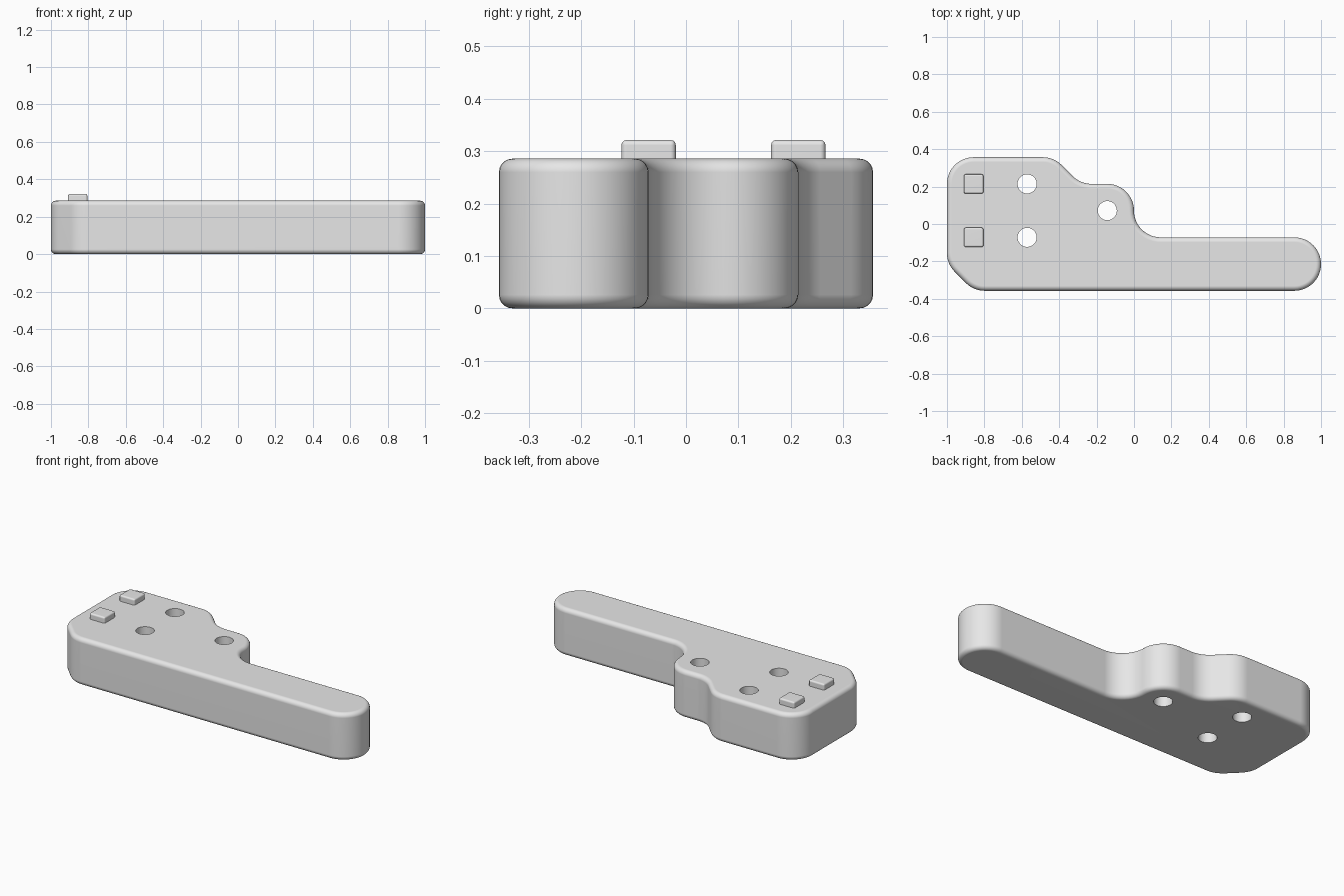
import bpy
import bmesh
import math
from mathutils import Vector

if "Cube" in bpy.data.objects:
    bpy.data.objects.remove(bpy.data.objects["Cube"], do_unlink=True)

U = 1 / 7            # layout module
HEIGHT = 2 * U
GREY = (0.8, 0.8, 0.8, 1)

grey = bpy.data.materials.new("light grey")
grey.use_nodes = True
grey.diffuse_color = GREY
grey.node_tree.nodes["Principled BSDF"].inputs["Base Color"].default_value = GREY


def make_object(name, bm):
    bmesh.ops.recalc_face_normals(bm, faces=bm.faces)
    mesh = bpy.data.meshes.new(name)
    bm.to_mesh(mesh)
    bm.free()
    mesh.materials.append(grey)
    obj = bpy.data.objects.new(name, mesh)
    bpy.context.collection.objects.link(obj)
    return obj


def prism(name, points, low, high):
    bm = bmesh.new()
    base = bm.faces.new([bm.verts.new((p.x, p.y, low)) for p in points])
    top = bmesh.ops.extrude_face_region(bm, geom=[base])["geom"]
    verts = [v for v in top if isinstance(v, bmesh.types.BMVert)]
    bmesh.ops.translate(bm, verts=verts, vec=(0, 0, high - low))
    return make_object(name, bm)


def fillet(corners, radius, step=math.radians(7.5)):
    """Round every corner of a closed outline with a tangent arc."""
    points = []
    for i, c in enumerate(corners):
        a = (corners[i - 1] - c).normalized()
        b = (corners[(i + 1) % len(corners)] - c).normalized()
        half = a.angle(b) / 2
        center = c + (a + b).normalized() * (radius / math.sin(half))
        start = c + a * (radius / math.tan(half)) - center
        end = c + b * (radius / math.tan(half)) - center
        sweep = math.pi - 2 * half
        if start.x * end.y - start.y * end.x < 0:
            sweep = -sweep
        n = max(2, round(abs(sweep) / step))
        for k in range(n + 1):
            t = sweep * k / n
            p = center + Vector((start.x * math.cos(t) - start.y * math.sin(t),
                                 start.x * math.sin(t) + start.y * math.cos(t)))
            if not points or (p - points[-1]).length > 0.0005:
                points.append(p)
    return points


def add_bevel(obj, width, segments, angle):
    mod = obj.modifiers.new("rounded_edges", 'BEVEL')
    mod.width = width
    mod.segments = segments
    mod.limit_method = 'ANGLE'
    mod.angle_limit = math.radians(angle)
    mod.use_clamp_overlap = False


def finish(obj):
    bpy.ops.object.select_all(action='DESELECT')
    obj.select_set(True)
    bpy.context.view_layer.objects.active = obj
    for mod in list(obj.modifiers):
        bpy.ops.object.modifier_apply(modifier=mod.name)
    bpy.ops.object.shade_smooth_by_angle(angle=math.radians(35))
    weighted = obj.modifiers.new("flat_caps", 'WEIGHTED_NORMAL')
    weighted.keep_sharp = True


# Plate outline in modules: wide head, stepped shoulder, long arm
outline = [(-7, -1.5), (-6, -2.5), (7, -2.5), (7, -0.5), (0, -0.5),
           (0, 1.5), (-2, 1.5), (-3, 2.5), (-7, 2.5)]
body = prism("lever_body", fillet([Vector(p) * U for p in outline], U * 0.999),
             0, HEIGHT)
add_bevel(body, 0.026, 5, 45)

# Three through holes
cutters = []
for x, y in [(-4, 1.5), (-4, -0.5), (-1, 0.5)]:
    ring = [Vector((x * U + 0.051 * math.cos(k * math.tau / 40),
                    y * U + 0.051 * math.sin(k * math.tau / 40)))
            for k in range(40)]
    cutter = prism("hole_cutter", ring, -0.1, HEIGHT + 0.1)
    cutter.hide_render = True
    cutters.append(cutter)
    cut = body.modifiers.new("hole", 'BOOLEAN')
    cut.operation = 'DIFFERENCE'
    cut.solver = 'EXACT'
    cut.object = cutter
finish(body)
for cutter in cutters:
    bpy.data.objects.remove(cutter, do_unlink=True)

# Two square pegs on the head
for name, y in [("back_peg", 1.5), ("front_peg", -0.5)]:
    center = Vector((-6, y)) * U
    square = [center + Vector(d) * 0.052
              for d in [(-1, -1), (1, -1), (1, 1), (-1, 1)]]
    peg = prism(name, square, HEIGHT - 0.05, HEIGHT + U / 4)
    add_bevel(peg, 0.01, 3, 30)
    finish(peg)
